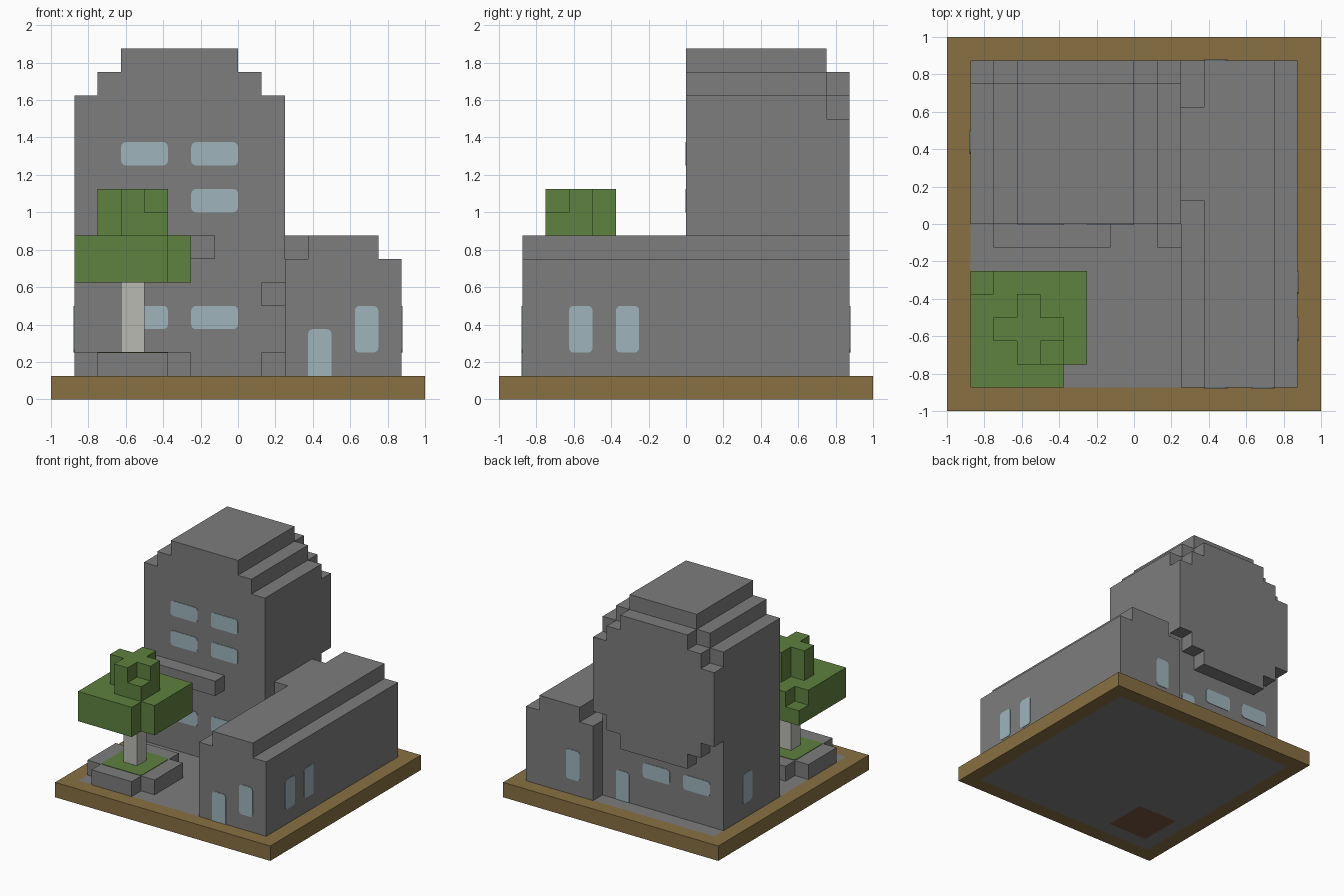
import bpy
import bmesh
import math
from mathutils import Vector

cube = bpy.data.objects.get("Cube")
if cube:
    bpy.data.objects.remove(cube, do_unlink=True)

U = 0.125  # block size


def material(name, r, g, b):
    m = bpy.data.materials.new(name)
    m.use_nodes = True
    m.diffuse_color = (r, g, b, 1)
    m.node_tree.nodes["Principled BSDF"].inputs["Base Color"].default_value = (r, g, b, 1)
    return m


stone = material("grey stone", 0.205, 0.205, 0.205)
wood = material("brown wood", 0.246, 0.162, 0.054)
leaf = material("leaf green", 0.112, 0.22, 0.05)
glass = material("pale blue glass", 0.342, 0.462, 0.503)
bark = material("pale bark", 0.491, 0.491, 0.456)
soil = material("dark soil", 0.181, 0.089, 0.051)


def finish(name, bm, *mats):
    bmesh.ops.recalc_face_normals(bm, faces=bm.faces)
    mesh = bpy.data.meshes.new(name)
    bm.to_mesh(mesh)
    bm.free()
    for m in mats:
        mesh.materials.append(m)
    obj = bpy.data.objects.new(name, mesh)
    bpy.context.collection.objects.link(obj)
    return obj


def add_box(bm, x, y, z):
    verts = bmesh.ops.create_cube(bm, size=1)["verts"]
    for v in verts:
        v.co = Vector([(a + b) / 2 + c * (b - a) for c, (a, b) in zip(v.co, (x, y, z))])


def blocks(name, mat, *boxes):
    bm = bmesh.new()
    for box in boxes:
        add_box(bm, *box)
    return finish(name, bm, mat)


def prism(name, mat, points, push):
    """Extrude a flat outline of 3D points along push."""
    bm = bmesh.new()
    face = bm.faces.new([bm.verts.new(p) for p in points])
    out = bmesh.ops.extrude_face_region(bm, geom=[face])["geom"]
    moved = [v for v in out if isinstance(v, bmesh.types.BMVert)]
    bmesh.ops.translate(bm, verts=moved, vec=push)
    return finish(name, bm, mat)


def stepped(name, mat, cx, half, y):
    """Mirrored stepped outline from (half width, z) pairs, bottom to top."""
    right = [(cx + w, y[0], z) for w, z in half]
    left = [(cx - w, y[0], z) for w, z in reversed(half)]
    return prism(name, mat, right + left, (0, y[1] - y[0], 0))


def panel(name, mat, axis, sign, at, u, v, square_base=False, r=0.025):
    """Thin round-cornered plate on a wall; u and v are its two spans."""
    outline = []
    corners = ((u[1] - r, v[1] - r), (u[0] + r, v[1] - r),
               (u[0] + r, v[0] + r), (u[1] - r, v[0] + r))
    for k, (a, b) in enumerate(corners):
        if square_base and k > 1:
            outline.append((u[0] if k == 2 else u[1], v[0]))
            continue
        for s in range(4):
            t = math.pi / 2 * (k + s / 3)
            outline.append((a + r * math.cos(t), b + r * math.sin(t)))
    points = []
    for p in outline:
        co = list(p)
        co.insert(axis, at)
        points.append(co)
    push = [0, 0, 0]
    push[axis] = 0.004 * sign
    return prism(name, mat, points, push)


# Base slab: wooden rim, stone middle, soil patch beneath the tree
E = 7 * U
bm = bmesh.new()
add_box(bm, (-1, 1), (-1, 1), (0, U))
for axis in (0, 1):
    for at in (-E, -6 * U, -3 * U, E):
        co, no = [0, 0, 0], [0, 0, 0]
        co[axis], no[axis] = at, 1
        bmesh.ops.bisect_plane(bm, geom=bm.verts[:] + bm.edges[:] + bm.faces[:],
                               plane_co=co, plane_no=no)
for f in bm.faces:
    c = f.calc_center_median()
    if max(abs(c.x), abs(c.y)) < E:
        f.material_index = 1
        if all(-6 * U < k < -3 * U for k in (c.x, c.y)):
            f.material_index = 2
finish("base", bm, wood, stone, soil)

# Tower with stepped roof, and the raised panel on its back
CX, W = -2.5 * U, 4.5 * U
A, B = W - U, W - 2 * U
stepped("tower", stone, CX,
        [(W, U), (W, 13 * U), (A, 13 * U), (A, 14 * U), (B, 14 * U), (B, 15 * U)],
        (0, 6 * U))
stepped("tower_back_panel", stone, CX,
        [(B, 5 * U), (B, 6 * U), (A, 6 * U), (A, 7 * U), (W, 7 * U),
         (W, 12 * U), (A, 12 * U), (A, 13 * U), (B, 13 * U), (B, 14 * U)],
        (6 * U, E))

# Side wing with raised roof
top = (6 * U, 7 * U)
blocks("wing", stone, ((2 * U, E), (-E, E), (U, 6 * U)))
blocks("wing_roof", stone, ((3 * U, 6 * U), (-E, E), top),
       ((2 * U, 3 * U), (U, 5 * U), top))

# Canopy and small wall blocks on the tower front
blocks("canopy", stone, ((-6 * U, -U), (-U, 0), top))
blocks("wall_blocks", stone, *[((U, 2 * U), (-U, 0), (k * U, (k + 1) * U)) for k in (1, 4)])

# Planter and tree
wide, mid = (-7 * U, -2 * U), (-6 * U, -3 * U)
core = (-5 * U, -4 * U)
blocks("planter", stone, (mid, wide, (U, 2 * U)), (wide, mid, (U, 2 * U)))
panel("planter_grass", leaf, 2, 1, 2 * U, mid, mid)
blocks("trunk", bark, (core, core, (2 * U, 5 * U)))
low, high = (5 * U, 7 * U), (7 * U, 9 * U)
blocks("lower_leaves", leaf,
       ((-6 * U, -3 * U), wide, low),
       ((-7 * U, -6 * U), (-7 * U, -3 * U), low),
       ((-7 * U, -6 * U), (-3 * U, -2 * U), (5 * U, 6 * U)),
       ((-3 * U, -2 * U), (-6 * U, -2 * U), low))
blocks("upper_leaves", leaf, (mid, core, high), (core, mid, high),
       ((-4 * U, -3 * U), (-6 * U, -5 * U), (7 * U, 8 * U)))

# Tower windows: front rows, back row, left-hand wall
for row in (3, 8, 10):
    for col in (-5, -2):
        panel("front_window", glass, 1, -1, 0, (col * U, (col + 2) * U), (row * U, (row + 1) * U))
for col in (-6, -3):
    panel("back_window", glass, 1, 1, 6 * U, (col * U, (col + 2) * U), (3 * U, 4 * U))
tall = (2 * U, 4 * U)
panel("tower_side_window", glass, 0, -1, -E, (3 * U, 4 * U), tall)

# Wing windows
panel("wing_front_window", glass, 1, -1, -E, (5 * U, 6 * U), tall)
panel("wing_back_window", glass, 1, 1, E, (3 * U, 4 * U), tall)
for col in (-5, -3):
    panel("wing_side_window", glass, 0, 1, E, (col * U, (col + 1) * U), tall)

# Doors
panel("front_door", glass, 1, -1, -E, (3 * U, 4 * U), (U, 3 * U), True)
panel("back_door", glass, 1, 1, 6 * U, (0, U), (U, 3 * U), True)
